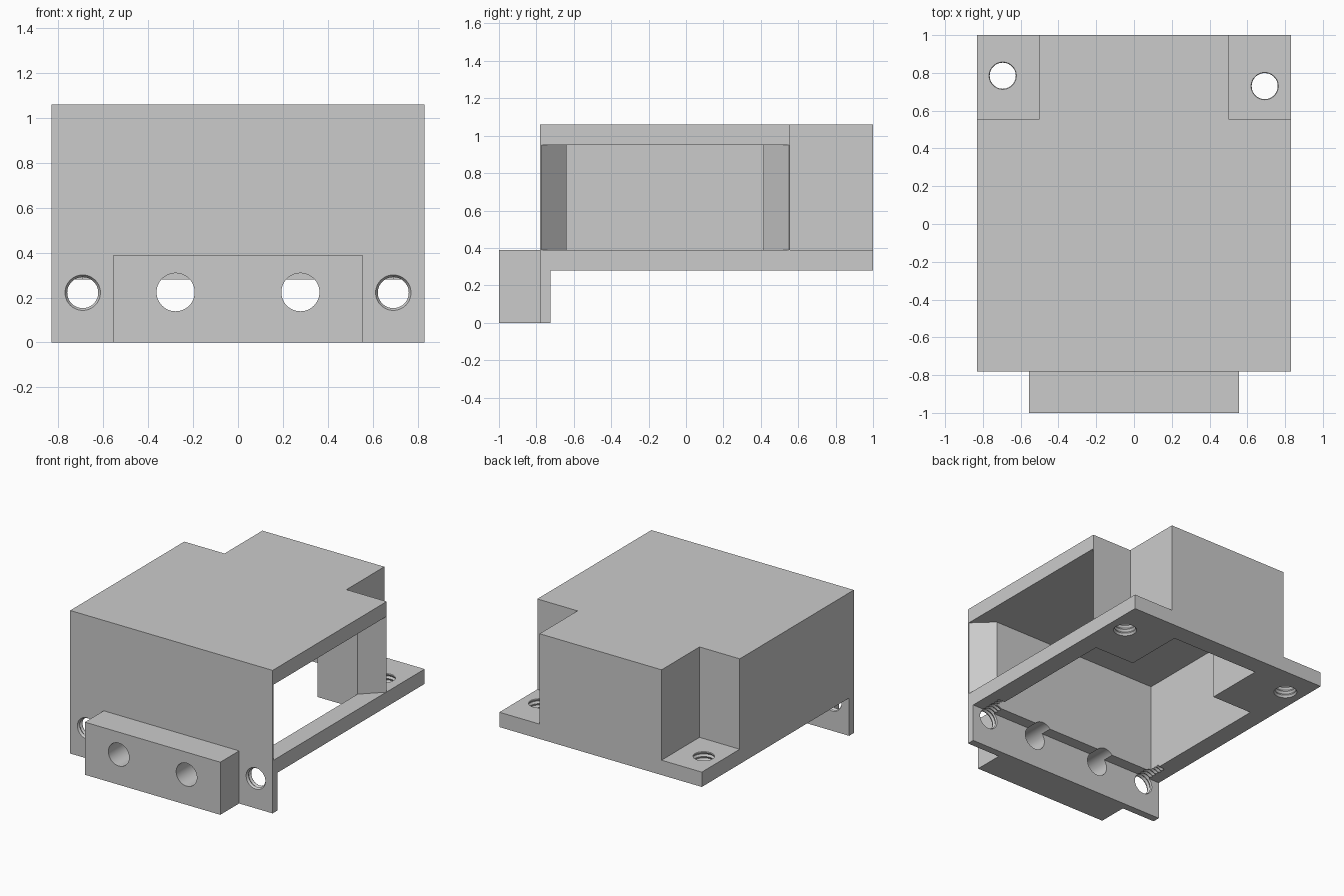
import bpy, bmesh, math
from mathutils import Matrix

cube = bpy.data.objects.get("Cube")
if cube:
    bpy.data.objects.remove(cube, do_unlink=True)

GREY = (0.6, 0.6, 0.6, 1.0)
mat = bpy.data.materials.new("plain grey")
mat.use_nodes = True
mat.diffuse_color = GREY
mat.node_tree.nodes["Principled BSDF"].inputs["Base Color"].default_value = GREY


def finish(name, bm):
    bmesh.ops.recalc_face_normals(bm, faces=bm.faces)
    mesh = bpy.data.meshes.new(name)
    bm.to_mesh(mesh)
    bm.free()
    mesh.materials.append(mat)
    obj = bpy.data.objects.new(name, mesh)
    bpy.context.collection.objects.link(obj)
    return obj


def prism(name, outline, z0, z1):
    """Extrude a flat outline from z0 to z1."""
    bm = bmesh.new()
    face = bm.faces.new([bm.verts.new((x, y, z0)) for x, y in outline])
    top = bmesh.ops.extrude_face_region(bm, geom=[face])["geom"]
    moved = [v for v in top if isinstance(v, bmesh.types.BMVert)]
    bmesh.ops.translate(bm, verts=moved, vec=(0, 0, z1 - z0))
    return finish(name, bm)


def box(name, x, y0, y1, z0, z1):
    return prism(name, [(-x, y0), (x, y0), (x, y1), (-x, y1)], z0, z1)


def lathe(name, radii, step, start, along_y=False, sides=48):
    """Stack rings of the given radii, spaced by step, from the start point."""
    bm = bmesh.new()
    rings = []
    for i, r in enumerate(radii):
        angles = [2 * math.pi * k / sides for k in range(sides)]
        rings.append([bm.verts.new((r * math.cos(a), r * math.sin(a), i * step))
                      for a in angles])
    for low, high in zip(rings, rings[1:]):
        for k in range(sides):
            n = (k + 1) % sides
            bm.faces.new((low[k], low[n], high[n], high[k]))
    bm.faces.new(rings[0])
    bm.faces.new(rings[-1])
    turn = Matrix.Rotation(-math.pi / 2, 4, "X") if along_y else Matrix()
    bm.transform(Matrix.Translation(start) @ turn)
    return finish(name, bm)


def thread(name, start, turns, along_y=False):
    radii = [0.069, 0.079] * turns + [0.069]
    return lathe(name, radii, 0.015, start, along_y)


def combine(target, tool, operation):
    mod = target.modifiers.new(operation.lower(), "BOOLEAN")
    mod.operation = operation
    mod.solver = "EXACT"
    mod.object = tool
    bpy.context.view_layer.objects.active = target
    bpy.ops.object.modifier_apply(modifier=mod.name)
    bpy.data.objects.remove(tool, do_unlink=True)


def notched(x, front, back, nx, ny):
    """Outline of a rectangle with both rear corners cut away."""
    return [(-x, front), (x, front), (x, ny), (nx, ny),
            (nx, back), (-nx, back), (-nx, ny), (-x, ny)]


# Outer housing, base flange with rear tabs, front plate and mounting block
housing = prism("housing", notched(0.83, -0.78, 1.0, 0.5, 0.556), 0.28, 1.06)
for part in (box("base_flange", 0.83, -0.78, 1.0, 0.28, 0.39),
             box("front_plate", 0.83, -0.78, -0.725, 0, 0.5),
             box("mounting_block", 0.555, -1.0, -0.75, 0, 0.39)):
    combine(housing, part, "UNION")

# Hollow interior, open below, and the flared opening in the left wall
cutters = [
    prism("cavity", notched(0.69, -0.64, 0.86, 0.36, 0.417), 0.1, 0.95),
    prism("side_opening", [(0.6, -0.63), (0.68, -0.63), (0.86, -0.8),
                           (0.86, 0.58), (0.68, 0.405), (0.6, 0.405)], 0.39, 0.95),
]

# Plain bores through the block, threaded holes beside them
for side in (-1, 1):
    cutters.append(lathe("bore", [0.085, 0.085], 0.5, (side * 0.278, -1.1, 0.224), True))
    cutters.append(thread("front_thread", (side * 0.692, -0.795, 0.222), 8, True))

# Threaded holes in the rear tabs
for x, y in ((-0.695, 0.785), (0.692, 0.73)):
    cutters.append(thread("tab_thread", (x, y, 0.265), 5))

for cutter in cutters:
    combine(housing, cutter, "DIFFERENCE")

# Smooth the round holes, keep every corner sharp
bpy.ops.object.select_all(action="DESELECT")
housing.select_set(True)
bpy.context.view_layer.objects.active = housing
bpy.ops.object.shade_smooth_by_angle(angle=math.radians(30))
